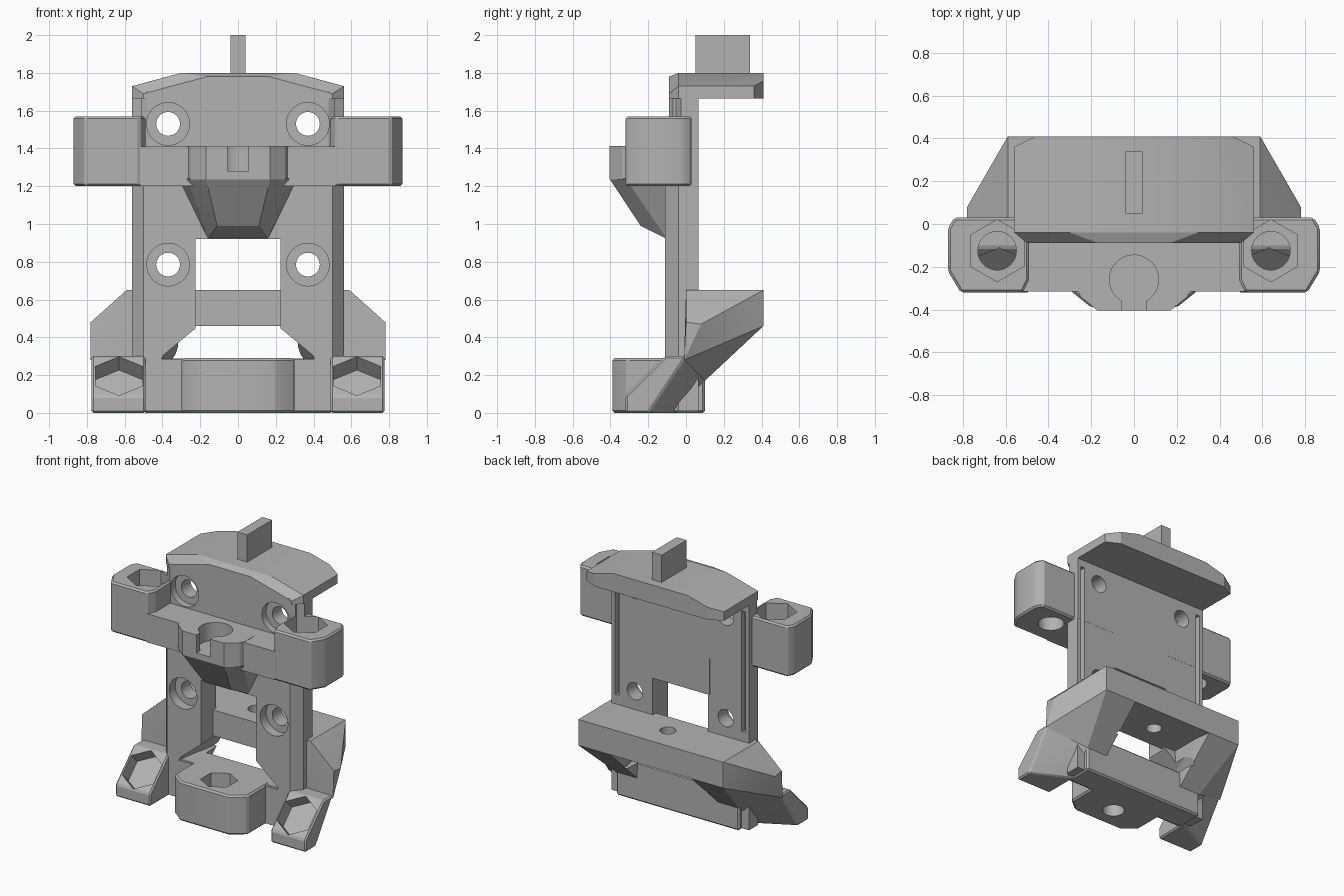
import bpy, bmesh, math
from mathutils import Matrix, Vector

if "Cube" in bpy.data.objects:
    bpy.data.objects.remove(bpy.data.objects["Cube"], do_unlink=True)

grey = bpy.data.materials.new("plain_grey")
grey.use_nodes = True
colour = (0.45, 0.45, 0.45, 1)
grey.diffuse_color = colour
grey.node_tree.nodes["Principled BSDF"].inputs["Base Color"].default_value = colour


def finish(bm, name):
    bmesh.ops.recalc_face_normals(bm, faces=bm.faces[:])
    mesh = bpy.data.meshes.new(name)
    bm.to_mesh(mesh)
    bm.free()
    mesh.materials.append(grey)
    ob = bpy.data.objects.new(name, mesh)
    bpy.context.scene.collection.objects.link(ob)
    return ob


def hull(name, points, both=False):
    """Convex solid; with both=True the points are repeated at -x."""
    bm = bmesh.new()
    pts = list(points)
    if both:
        pts += [(-x, y, z) for x, y, z in points]
    for p in pts:
        bm.verts.new(p)
    res = bmesh.ops.convex_hull(bm, input=bm.verts[:])
    loose = [v for v in bm.verts if not v.link_faces]
    bmesh.ops.delete(bm, geom=loose, context='VERTS')
    bmesh.ops.dissolve_limit(bm, angle_limit=0.02, verts=bm.verts[:], edges=bm.edges[:])
    return finish(bm, name)


def prism(name, outline, z0, z1, both=False):
    return hull(name, [(x, y, z) for x, y in outline for z in (z0, z1)], both)


def box(name, x0, x1, y0, y1, z0, z1):
    return prism(name, [(x0, y0), (x1, y0), (x1, y1), (x0, y1)], z0, z1)


def rod(centre, radius, depth, tilt=0, sides=40):
    bm = bmesh.new()
    mat = Matrix.Translation(Vector(centre)) @ Matrix.Rotation(math.radians(tilt), 4, 'X')
    bmesh.ops.create_cone(bm, cap_ends=True, segments=sides, radius1=radius,
                          radius2=radius, depth=depth, matrix=mat)
    return finish(bm, "cutter")


def apply(ob, mod):
    bpy.context.view_layer.objects.active = ob
    bpy.ops.object.modifier_apply(modifier=mod.name)


def bevel(ob, width=0.012):
    mod = ob.modifiers.new("edge", 'BEVEL')
    mod.width, mod.segments, mod.limit_method = width, 1, 'ANGLE'
    apply(ob, mod)


def cut(cutter, *parts):
    cutter.hide_render = True
    for ob in parts:
        mod = ob.modifiers.new("cut", 'BOOLEAN')
        mod.operation, mod.solver, mod.object = 'DIFFERENCE', 'EXACT', cutter
        apply(ob, mod)
    bpy.data.objects.remove(cutter, do_unlink=True)


# Top fin and sloped cap
box("top_fin", -0.04, 0.04, 0.05, 0.34, 1.78, 2.0)
rim = [(0.3, 1.8), (0.56, 1.73), (0.56, 1.665)]
cap = [(x, y, z) for y in (-0.04, 0.36) for x, z in rim]
cap += [(0.165, -0.09, 1.78), (0.5, -0.09, 1.69), (0.5, -0.09, 1.665)]
cap += [(0.3, 0.41, 1.8), (0.46, 0.41, 1.757), (0.46, 0.41, 1.665)]
hull("cap", cap, True)

# Upright plate
upper = prism("upper_plate", [(0.48, -0.09), (0.56, -0.04), (0.56, 0.067)], 1.19, 1.7, True)
prism("window_lintel", [(0.24, -0.11), (0.24, 0.067)], 0.92, 1.25, True)

# Front crossbar between the ears, with screw boss and tapered support
crossbar = prism("crossbar", [(0.52, -0.315), (0.52, -0.05)], 1.2, 1.41, True)
boss = prism("boss", [(0.27, -0.3), (0.25, -0.34), (0.17, -0.405), (0.27, -0.2)],
             1.235, 1.412, True)
hull("boss_support", [(0.3, -0.1, 1.21), (0.27, -0.32, 1.24), (0.17, -0.405, 1.24),
                      (0.11, -0.24, 0.99), (0.16, -0.1, 0.92)], True)
cut(rod((0, -0.26, 1.4), 0.115, 0.24), crossbar, boss)
cut(box("cutter", -0.055, 0.055, -0.5, -0.26, 1.28, 1.5), crossbar, boss)

# Rear bar with a vertical hole
rear_bar = prism("rear_bar", [(0.59, 0.03), (0.59, 0.41)], 0.46, 0.65, True)
cut(rod((0, 0.21, 0.55), 0.055, 0.5), rear_bar)

# Bottom bar and front nut holder
holder = prism("nut_holder", [(0.2, -0.39), (0.3, -0.31), (0.3, -0.05)], 0, 0.29, True)
bevel(holder)
bottom_bar = prism("bottom_bar", [(0.5, -0.105), (0.5, 0.1)], 0, 0.288, True)
bevel(bottom_bar)
cut(rod((0, -0.22, 0.27), 0.125, 0.22, sides=6), holder, bottom_bar)
cut(rod((0, -0.22, 0.1), 0.075, 0.5), holder, bottom_bar)

for s, side in ((1, "left"), (-1, "right")):
    def flip(pts):
        return [(s * p[0], *p[1:]) for p in pts]

    # Column of the upright plate
    column = prism(side + "_column", flip([(0.225, 0.066), (0.225, -0.11), (0.5, -0.11),
                                           (0.56, -0.04), (0.56, 0.066)]), 0.01, 1.3)

    # Wing reaching back to the rear bar
    wing = hull(side + "_wing", flip([
        (0.3, 0, 0.65), (0.59, 0, 0.65), (0.3, 0.41, 0.65), (0.59, 0.41, 0.65),
        (0.33, 0.41, 0.46), (0.59, 0.41, 0.46), (0.78, 0, 0.48), (0.78, 0.08, 0.47),
        (0.78, 0, 0.3), (0.78, -0.01, 0.28), (0.33, 0.1, 0.17), (0.5, 0.1, 0.17),
        (0.33, 0, 0.28)]))

    # Sloped foot with a nut pocket
    slope = [(-0.32, 0), (-0.32, 0.09), (-0.11, 0.3)]
    foot = hull(side + "_foot", flip(
        [(x, y, z) for x in (0.49, 0.775) for y, z in slope] +
        [(0.775, 0, 0.3), (0.775, -0.2, 0), (0.49, 0.05, 0.3),
         (0.49, -0.05, 0), (0.49, 0.1, 0.17)]))
    bevel(foot, 0.01)
    cut(rod((s * 0.63, -0.215, 0.195), 0.145, 0.2, 45, 6), foot, wing, column)

    # Flared inner edge of the leg
    cut(hull("cutter", flip([(x, y, z) for y, w in ((-0.2, 0.42), (0.5, 0.3))
                             for x, z in ((0, 0.285), (w, 0.285), (0.222, 0.45), (0, 0.45))])),
        column, wing)

    # Ear with hexagonal nut pocket and bolt hole
    ear = prism(side + "_ear", flip([(0.52, -0.32), (0.81, -0.32), (0.87, -0.22),
                                     (0.87, -0.02), (0.84, 0.03), (0.53, 0.03),
                                     (0.49, -0.05), (0.49, -0.26)]), 1.2, 1.57)
    bevel(ear)
    cut(rod((s * 0.64, -0.125, 1.5), 0.145, 0.4, sides=6), ear, upper, column, crossbar)
    cut(rod((s * 0.64, -0.125, 1.3), 0.09, 0.5), ear, upper, column, crossbar)

    # Counterbored mounting holes
    for z, parts in ((1.53, [upper]), (0.785, [column])):
        cut(rod((s * 0.37, 0, z), 0.063, 0.8, 90), *parts)
        cut(rod((s * 0.37, -0.14, z), 0.113, 0.2, 90), *parts)
    cut(rod((s * 0.37, -0.2, 1.53), 0.113, 0.3, 90), crossbar)

    # Rail groove in the back
    xs = sorted((s * 0.5, s * 0.53))
    cut(box("cutter", *xs, 0.03, 0.2, 0.72, 1.61), column, upper)

# Smooth the bores, keep the flat faces crisp
bpy.ops.object.select_all(action='DESELECT')
for ob in bpy.context.scene.objects:
    if ob.type == 'MESH':
        ob.select_set(True)
        bpy.context.view_layer.objects.active = ob
bpy.ops.object.shade_smooth_by_angle(angle=math.radians(20))
